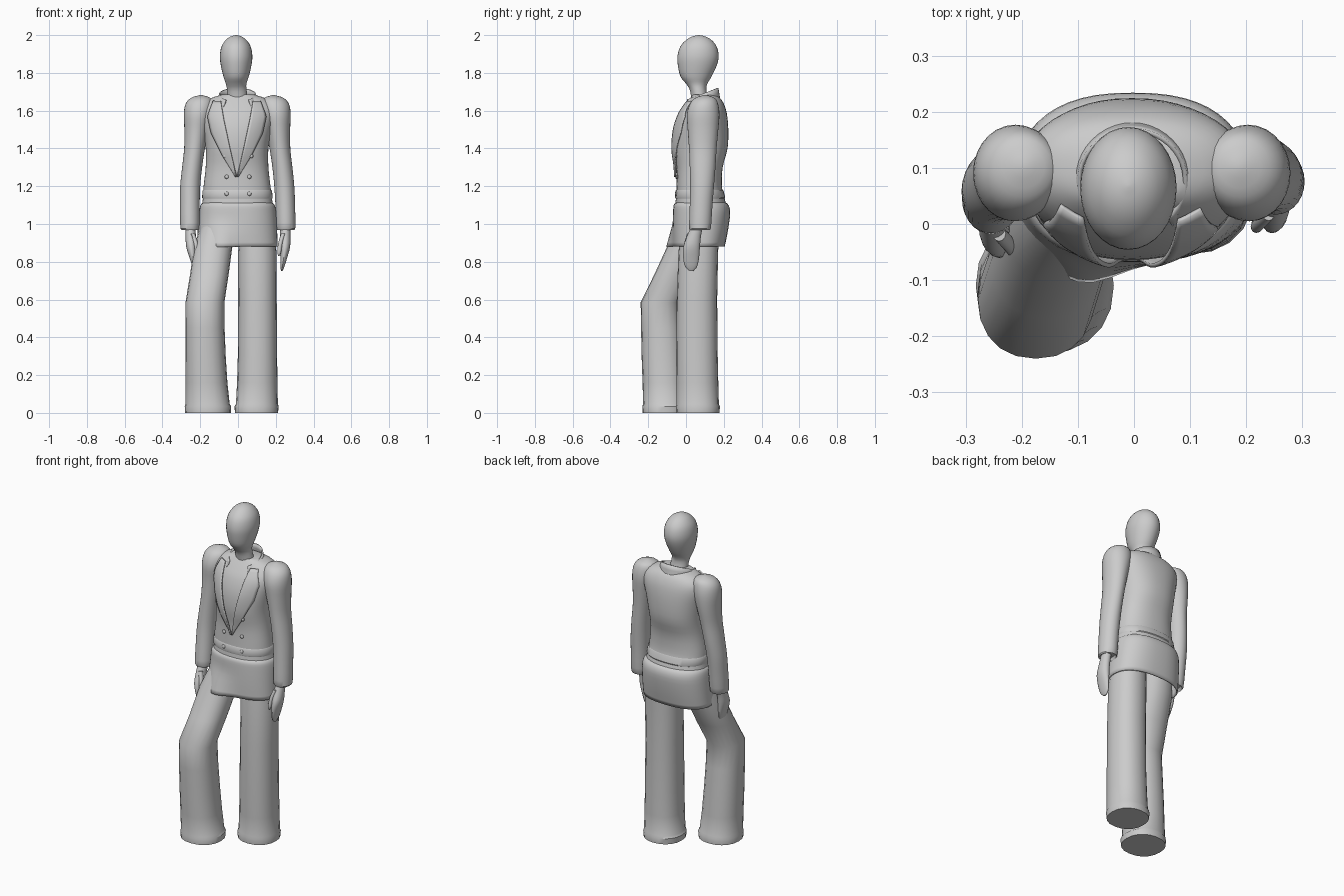
import bpy, bmesh, math
from mathutils import Vector
from mathutils.bvhtree import BVHTree

if "Cube" in bpy.data.objects:
    bpy.data.objects.remove(bpy.data.objects["Cube"])


def make(name, bm):
    bmesh.ops.recalc_face_normals(bm, faces=bm.faces)
    me = bpy.data.meshes.new(name)
    bm.to_mesh(me)
    bm.free()
    ob = bpy.data.objects.new(name, me)
    bpy.context.collection.objects.link(ob)
    return ob


def refine(rings, sub):
    """Catmull-Rom interpolation of (z, cx, cy, rx, ry) rings."""
    out = []
    for i in range(len(rings) - 1):
        p0, p1 = rings[max(i - 1, 0)], rings[i]
        p2, p3 = rings[i + 1], rings[min(i + 2, len(rings) - 1)]
        for s in range(sub):
            t = s / sub
            out.append([0.5 * (2 * b + (c - a) * t + (2 * a - 5 * b + 4 * c - d) * t * t
                               + (3 * b - a - 3 * c + d) * t ** 3)
                        for a, b, c, d in zip(p0, p1, p2, p3)])
    return out + [list(rings[-1])]


def loft(name, rings, n=32, sub=3, power=2.0, caps=True, tweak=None):
    bm = bmesh.new()
    loops = []
    for z, cx, cy, rx, ry in (refine(rings, sub) if sub > 1 else rings):
        loop = []
        for k in range(n):
            a = 2 * math.pi * k / n
            c, s = math.cos(a), math.sin(a)
            co = Vector((cx + rx * math.copysign(abs(c) ** (2 / power), c),
                         cy + ry * math.copysign(abs(s) ** (2 / power), s), z))
            loop.append(bm.verts.new(tweak(co) if tweak else co))
        loops.append(loop)
    for a, b in zip(loops, loops[1:]):
        for k in range(n):
            bm.faces.new((a[k], a[(k + 1) % n], b[(k + 1) % n], b[k]))
    if caps:
        bm.faces.new(loops[0])
        bm.faces.new(loops[-1])
    return make(name, bm)


def strip(name, grid, thickness):
    bm = bmesh.new()
    rows = [[bm.verts.new(p) for p in row] for row in grid]
    for a, b in zip(rows, rows[1:]):
        for k in range(len(a) - 1):
            bm.faces.new((a[k], a[k + 1], b[k + 1], b[k]))
    ob = make(name, bm)
    m = ob.modifiers.new("thickness", 'SOLIDIFY')
    m.thickness, m.offset = thickness, 0
    return ob


# Head with neck
loft("head_and_neck", [
    (1.60, 0, .085, .06, .05), (1.70, -.005, .066, .052, .043), (1.74, -.01, .057, .054, .055),
    (1.78, -.01, .053, .067, .082), (1.84, -.01, .06, .081, .103), (1.89, -.01, .064, .086, .109),
    (1.94, -.01, .066, .077, .096), (1.975, -.01, .068, .054, .066), (1.993, -.01, .068, .028, .034),
    (2.0, -.01, .068, .003, .003)])

# Jacket body
torso = loft("jacket_body", [
    (1.08, -.003, .08, .192, .14), (1.14, -.003, .075, .182, .128), (1.20, -.005, .07, .177, .12),
    (1.30, -.005, .072, .166, .122), (1.40, -.005, .078, .166, .142), (1.50, -.003, .083, .182, .141),
    (1.58, 0, .092, .198, .125), (1.63, 0, .1, .188, .103), (1.665, 0, .102, .145, .08),
    (1.685, 0, .095, .085, .058)], n=48, power=2.3)

# Waist band
loft("waist_band", [
    (1.135, -.003, .075, .185, .131), (1.14, -.003, .075, .187, .133),
    (1.175, -.004, .072, .184, .127), (1.18, -.004, .072, .181, .124)],
    n=48, sub=1, power=2.3, caps=False)


# Jacket skirt, pushed forward over the raised thigh
def over_thigh(p):
    if p.y < .07:
        p.y -= .045 * min(1, max(0, (1.02 - p.z) / .14)) * math.exp(-((p.x + .1) / .09) ** 2)
    return p


skirt = loft("jacket_skirt", [
    (1.115, -.003, .078, .18, .13), (1.10, -.002, .08, .196, .145), (1.06, -.002, .083, .204, .151),
    (.97, -.003, .077, .21, .146), (.88, -.004, .069, .214, .136)],
    n=48, power=2.4, caps=False, tweak=over_thigh)
m = skirt.modifiers.new("cloth", 'SOLIDIFY')
m.thickness, m.offset = .008, -1

# Front surface lookup for details lying on the chest
bvh = BVHTree.FromPolygons([v.co for v in torso.data.vertices],
                           [p.vertices for p in torso.data.polygons])


def on_front(x, z, lift):
    hit = bvh.ray_cast(Vector((x, -1, z)), Vector((0, 1, 0)))[0]
    return Vector((x, (hit.y if hit else .05) - lift, z))


# Lapels framing the V opening
def lerp_table(table, z):
    for (z0, a0), (z1, a1) in zip(table, table[1:]):
        if z0 >= z >= z1:
            return a0 + (a1 - a0) * (z0 - z) / (z0 - z1)
    return table[-1][1]


INNER = [(1.65, .085), (1.55, .068), (1.40, .036), (1.25, .002)]
OUTER = [(1.65, .125), (1.57, .155), (1.48, .135), (1.36, .075), (1.25, .006)]
for side, label in ((1, "left"), (-1, "right")):
    grid = []
    for i in range(25):
        z = 1.65 - .40 * i / 24
        a, b = lerp_table(INNER, z), lerp_table(OUTER, z)
        grid.append([on_front(side * (a + (b - a) * k / 6) - .006, z, .012 - .008 * k / 6)
                     for k in range(7)])
    strip(label + "_lapel", grid, .008)

# Standing collar, high at the nape and falling to the lapels
grid = []
for i in range(33):
    t = math.radians(-140 + 280 * i / 32)
    drop = (1 - math.cos(t)) / 2
    row = []
    for h in range(4):
        f = h / 3
        z = (1.635 - .02 * drop) + (.085 - .05 * drop) * f
        r = 1.12 - .16 * f
        row.append(Vector((.098 * r * math.sin(t) - .003, .078 + .093 * r * math.cos(t), z)))
    grid.append(row)
strip("collar", grid, .008)

# Shirt neckline
bpy.ops.mesh.primitive_torus_add(major_radius=.078, minor_radius=.007, major_segments=36,
                                 minor_segments=8, location=(0, .075, 1.65),
                                 rotation=(math.radians(20), 0, 0))
bpy.context.object.name = "shirt_neckline"

# Jacket buttons
for z, dx in ((1.36, .07), (1.25, .06), (1.16, .06)):
    for side in (-1, 1):
        p = on_front(side * dx, z, .005)
        bpy.ops.mesh.primitive_uv_sphere_add(segments=12, ring_count=8, radius=.011, location=p)
        bpy.context.object.scale.y = .6
        bpy.context.object.name = "button"

# Sleeves and hands, the right one hanging a little further forward
SLEEVE = [
    (.985, .25, .074, .036, .042), (.975, .253, .074, .05, .057), (1.10, .25, .08, .052, .06),
    (1.20, .245, .085, .053, .063), (1.30, .235, .088, .053, .068), (1.40, .222, .089, .055, .073),
    (1.50, .212, .09, .064, .081), (1.58, .203, .091, .076, .086), (1.635, .196, .095, .074, .075),
    (1.667, .19, .1, .052, .052), (1.682, .188, .102, .008, .008)]
HAND = [
    (1.01, .25, .066, .026, .03), (.94, .25, .044, .027, .036), (.88, .249, .03, .027, .044),
    (.82, .242, .027, .018, .042), (.775, .235, .027, .011, .032), (.752, .232, .028, .004, .01)]
THUMB = [
    (.95, .24, .02, .012, .014), (.90, .225, .005, .012, .014), (.85, .218, -.005, .01, .011),
    (.83, .217, -.006, .003, .003)]


def right_side(rings):
    return [(z, -x - .008 + .012 * max(0, 1.2 - z) / .4, y - .04 * max(0, 1.5 - z) / .6, rx, ry)
            for z, x, y, rx, ry in rings]


for part, rings, n in (("sleeve", SLEEVE, 28), ("hand", HAND, 20), ("thumb", THUMB, 12)):
    loft("left_" + part, rings, n)
    loft("right_" + part, right_side(rings), n)

# Flared trouser legs with hems, one straight and one with a bent knee
loft("straight_leg", [
    (0, .098, .063, .114, .114), (.035, .098, .063, .117, .117), (.047, .1, .062, .111, .112),
    (.16, .102, .06, .107, .111), (.30, .103, .058, .104, .110), (.60, .103, .058, .102, .107),
    (.85, .102, .065, .102, .105), (1.04, .1, .08, .08, .1)], n=20, sub=1, power=2.2)
loft("bent_leg", [
    (0, -.159, -.11, .121, .119), (.035, -.159, -.11, .123, .121), (.047, -.161, -.111, .117, .116),
    (.16, -.167, -.116, .111, .114), (.30, -.172, -.123, .107, .112), (.45, -.175, -.13, .104, .108),
    (.585, -.175, -.135, .103, .105), (.73, -.152, -.064, .102, .105),
    (.88, -.132, .005, .102, .105), (1.04, -.1, .07, .08, .1)], n=20, sub=1, power=2.2)

# Smooth shading with sharp creases kept
bpy.ops.object.select_all(action='SELECT')
bpy.context.view_layer.objects.active = torso
bpy.ops.object.shade_smooth_by_angle(angle=math.radians(35))
